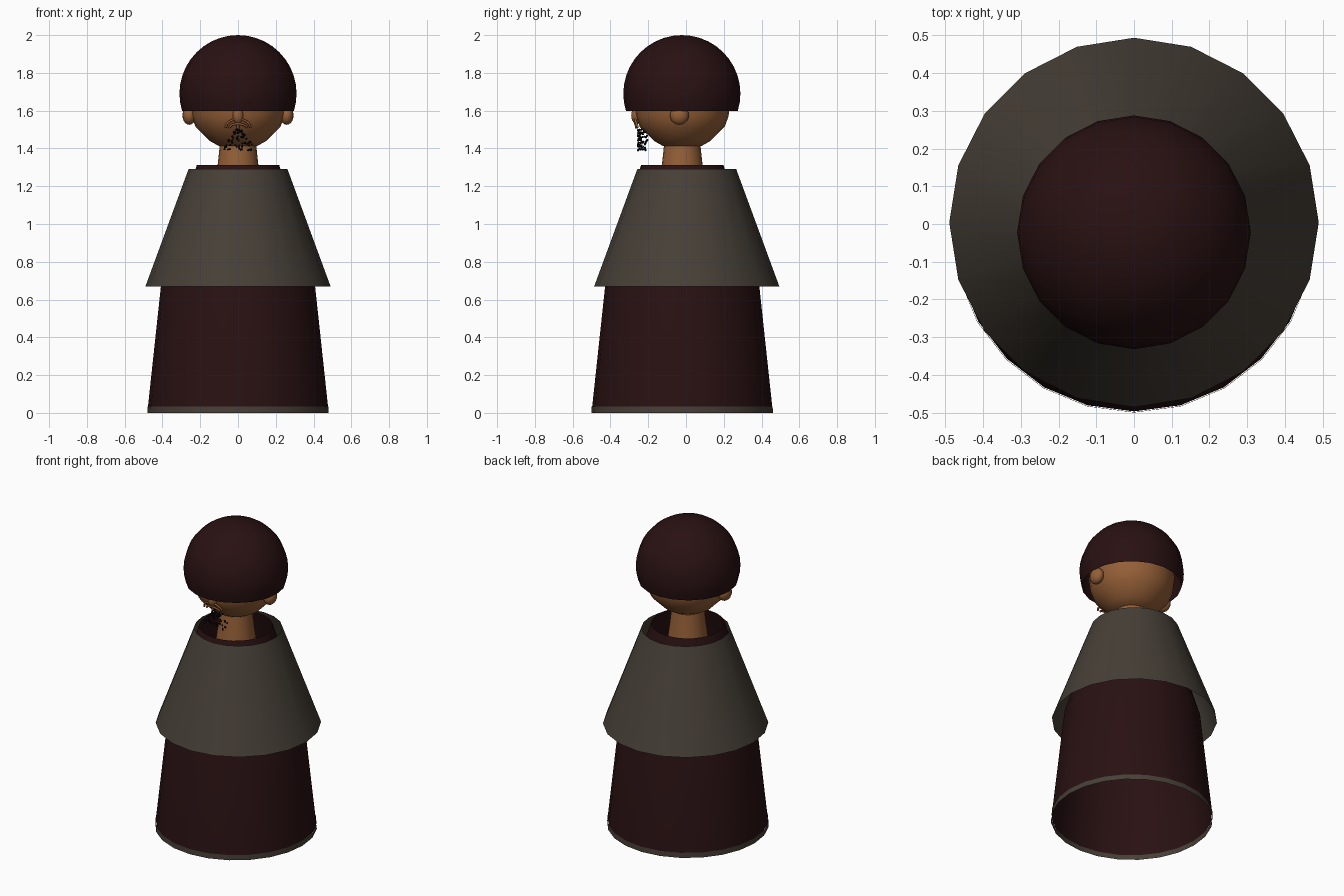
import bpy, bmesh, math, random
from mathutils import Vector

if "Cube" in bpy.data.objects:
    bpy.data.objects.remove(bpy.data.objects["Cube"])

random.seed(4)


def material(name, rgb):
    m = bpy.data.materials.new(name)
    m.diffuse_color = (*rgb, 1)
    m.use_nodes = True
    m.node_tree.nodes["Principled BSDF"].inputs["Base Color"].default_value = m.diffuse_color
    return m


MAROON = material("dark maroon", (0.022, 0.0055, 0.006))
GREY = material("warm grey", (0.062, 0.050, 0.038))
SKIN = material("brown skin", (0.30, 0.115, 0.038))
BLACK = material("black", (0.003, 0.003, 0.003))


def finish(name, bm, mat, angle=50):
    me = bpy.data.meshes.new(name)
    bm.to_mesh(me)
    bm.free()
    me.materials.append(mat)
    ob = bpy.data.objects.new(name, me)
    bpy.context.collection.objects.link(ob)
    bpy.ops.object.select_all(action='DESELECT')
    ob.select_set(True)
    bpy.context.view_layer.objects.active = ob
    bpy.ops.object.shade_smooth_by_angle(angle=math.radians(angle))
    return ob


def lathe(name, profile, mat, y=0.0, sides=20, angle=50):
    """Open surface of revolution from (radius, z) points, bottom to top."""
    bm = bmesh.new()
    rings = []
    for r, z in profile:
        if r < 1e-4:
            rings.append([bm.verts.new((0, y, z))])
            continue
        rings.append([bm.verts.new((r * math.sin(2 * math.pi * i / sides),
                                    y - r * math.cos(2 * math.pi * i / sides), z))
                      for i in range(sides)])
    for a, b in zip(rings, rings[1:]):
        for i in range(sides):
            j = (i + 1) % sides
            if len(a) == 1:
                bm.faces.new((a[0], b[j], b[i]))
            elif len(b) == 1:
                bm.faces.new((a[i], a[j], b[0]))
            else:
                bm.faces.new((a[i], a[j], b[j], b[i]))
    return finish(name, bm, mat, angle)


def ball(name, loc, size, mat):
    bm = bmesh.new()
    bmesh.ops.create_uvsphere(bm, u_segments=16, v_segments=10, radius=1)
    for v in bm.verts:
        v.co = Vector((v.co.x * size[0], v.co.y * size[1], v.co.z * size[2])) + Vector(loc)
    return finish(name, bm, mat)


# robe, its hem and the open cape
lathe("robe", [(0.477, 0.03), (0.405, 0.70), (0.218, 1.313)], MAROON, -0.02, 24)
lathe("robe_hem", [(0.48, 0.0), (0.479, 0.033)], GREY, -0.02, 24)
lathe("cape", [(0.49, 0.67), (0.262, 1.29)], GREY, 0.004, 20)

# neck and head
lathe("neck", [(0.125, 1.18), (0.108, 1.31), (0.095, 1.43)], SKIN, -0.02, 20)
lathe("head", [(0.0, 1.405), (0.10, 1.412), (0.15, 1.44), (0.225, 1.515),
               (0.245, 1.57), (0.255, 1.64), (0.24, 1.74), (0.17, 1.85), (0, 1.9)],
      SKIN, -0.02, 24)

# bowl of hair: sphere cut flat at brow height
R, CZ = 0.31, 1.69
start = -math.asin((CZ - 1.597) / R)
arc = [start + (math.pi / 2 - start) * k / 12 for k in range(13)]
lathe("hair", [(R * math.cos(a), CZ + R * math.sin(a)) for a in arc], MAROON, -0.022, 20)

# ears and nose
for side, label in ((-1, "left"), (1, "right")):
    ball("ear_" + label, (side * 0.258, -0.035, 1.575), (0.036, 0.05, 0.05), SKIN)
ball("nose", (0, -0.262, 1.575), (0.028, 0.028, 0.045), SKIN)


# drooping moustache strands
def strand(name, pts, radius):
    cu = bpy.data.curves.new(name, 'CURVE')
    cu.dimensions = '3D'
    cu.bevel_depth = radius
    cu.bevel_resolution = 2
    cu.use_fill_caps = True
    sp = cu.splines.new('POLY')
    sp.points.add(len(pts) - 1)
    for p, q in zip(sp.points, pts):
        p.co = (*q, 1)
    cu.materials.append(SKIN)
    bpy.context.collection.objects.link(bpy.data.objects.new(name, cu))


for n, (w, top, drop) in enumerate(((0.065, 1.555, 0.045), (0.045, 1.53, 0.02))):
    pts = []
    for k in range(13):
        t = math.pi * k / 12
        pts.append((w * math.cos(t), -0.255 - 0.015 * math.sin(t),
                    top - drop + drop * math.sin(t)))
    strand("moustache_strand_%d" % (n + 1), pts, 0.006)
strand("moustache_middle", [(0, -0.262, 1.56), (0, -0.262, 1.505)], 0.007)

# beard: loose cluster of tiny black beads, widening downward
bm = bmesh.new()
for i in range(70):
    z = random.uniform(1.39, 1.50)
    half = 0.015 + 0.065 * min(1, (1.50 - z) / 0.08)
    c = Vector((random.uniform(-half, half), random.uniform(-0.255, -0.205), z))
    new = bmesh.ops.create_icosphere(bm, subdivisions=1, radius=0.0065)["verts"]
    bmesh.ops.translate(bm, verts=new, vec=c)
finish("beard", bm, BLACK)
